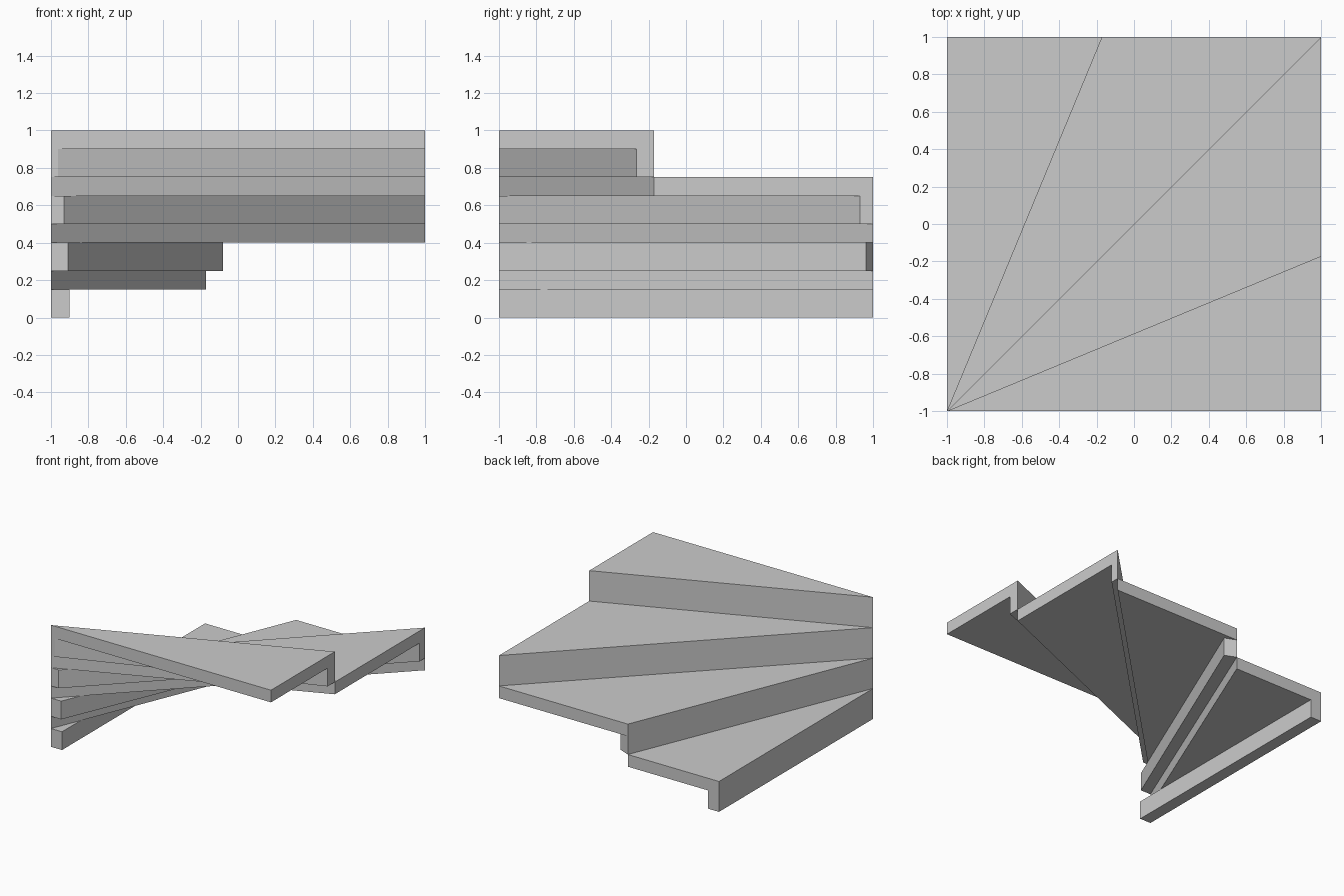
import bpy, bmesh, math

if "Cube" in bpy.data.objects:
    bpy.data.objects.remove(bpy.data.objects["Cube"])

STEPS = 4
RISE, TREAD, THICK = 0.25, 0.10, 0.10   # step height, tread slab, riser board

grey = bpy.data.materials.new("concrete_grey")
grey.diffuse_color = (0.6, 0.6, 0.6, 1)
grey.use_nodes = True
grey.node_tree.nodes["Principled BSDF"].inputs["Base Color"].default_value = grey.diffuse_color


def clamp(v):
    return max(-1.0, min(1.0, v))


def rim(angle):
    """Where a ray from the pivot corner (-1,-1) meets the square's far sides."""
    c, s = math.cos(angle), math.sin(angle)
    r = 2 / max(c, s)
    return (-1 + r * c, -1 + r * s)


def prism(bm, outline, z0, z1):
    """Upright solid from an anticlockwise plan outline."""
    low = [bm.verts.new((x, y, z0)) for x, y in outline]
    high = [bm.verts.new((x, y, z1)) for x, y in outline]
    bm.faces.new(low[::-1])
    bm.faces.new(high)
    n = len(outline)
    for i in range(n):
        j = (i + 1) % n
        bm.faces.new((low[i], low[j], high[j], high[i]))


def winder_step(index):
    a_front = math.radians(90 - 22.5 * index)
    a_back = a_front - math.radians(22.5)
    top = RISE * (index + 1)
    pivot, front, back = (-1, -1), rim(a_front), rim(a_back)
    bm = bmesh.new()

    # wedge tread
    prism(bm, [pivot, back, front], top - TREAD, top)

    # riser board under the leading edge, kept inside the square plan
    dx, dy = THICK * math.sin(a_front), -THICK * math.cos(a_front)
    inner = [(clamp(x + dx), clamp(y + dy)) for x, y in (pivot, front)]
    prism(bm, [pivot, inner[0], inner[1], front], top - RISE, top - TREAD)

    mesh = bpy.data.meshes.new(f"winder_step_{index + 1}")
    bmesh.ops.recalc_face_normals(bm, faces=bm.faces)
    bm.to_mesh(mesh)
    bm.free()
    mesh.materials.append(grey)
    bpy.context.collection.objects.link(bpy.data.objects.new(mesh.name, mesh))


# lowest step runs along the left side, highest along the front
for i in range(STEPS):
    winder_step(i)
